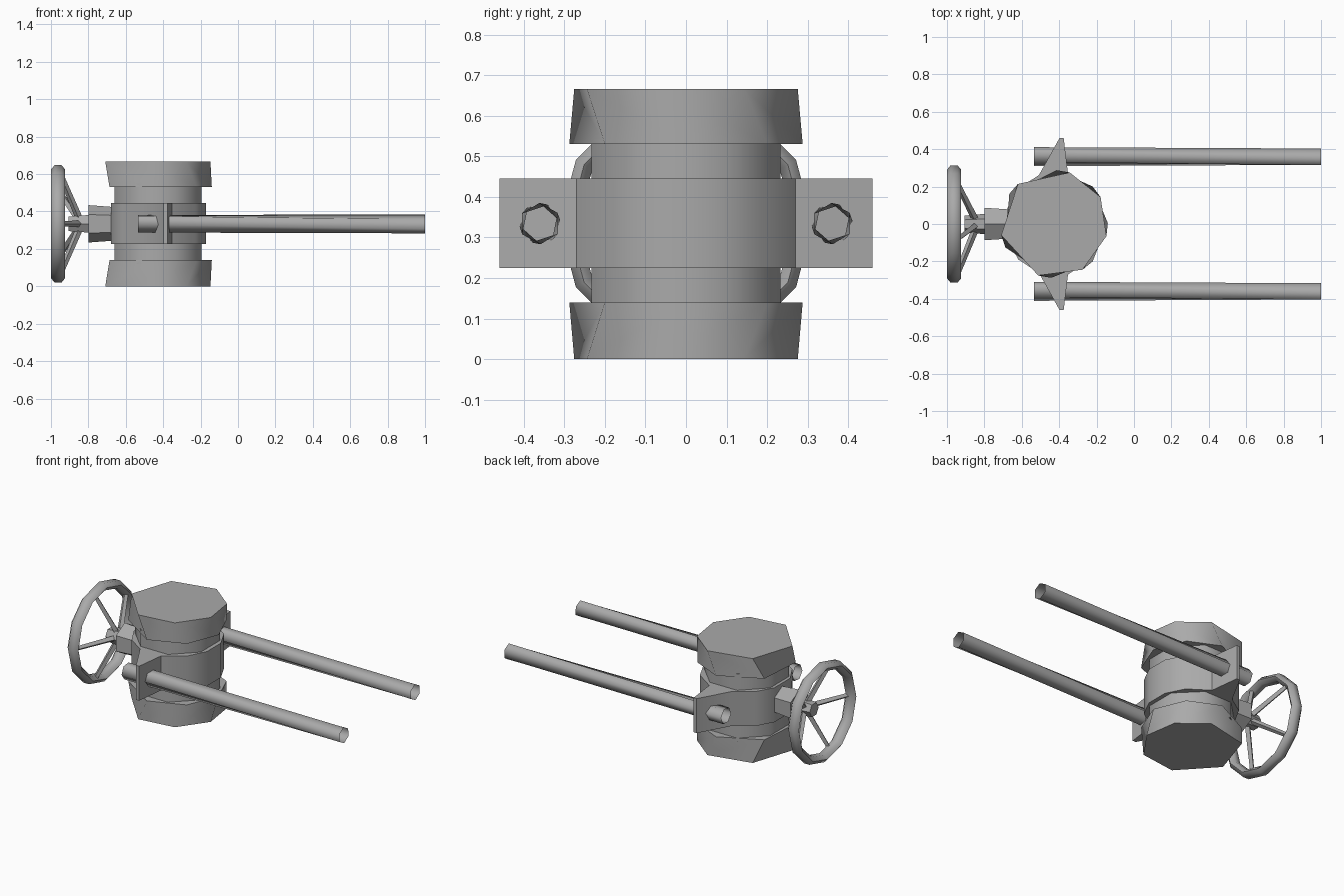
import bpy, bmesh, math
from mathutils import Vector

cube = bpy.data.objects.get("Cube")
if cube:
    bpy.data.objects.remove(cube, do_unlink=True)

steel = bpy.data.materials.new("plain_grey_steel")
GREY = (0.40, 0.40, 0.40, 1)
steel.diffuse_color = GREY
steel.use_nodes = True
steel.node_tree.nodes["Principled BSDF"].inputs["Base Color"].default_value = GREY

BODY_X, MID_Z = -0.428, 0.334


def finish(bm, name, angle=56):
    bmesh.ops.recalc_face_normals(bm, faces=bm.faces)
    mesh = bpy.data.meshes.new(name)
    bm.to_mesh(mesh)
    bm.free()
    mesh.materials.append(steel)
    obj = bpy.data.objects.new(name, mesh)
    bpy.context.collection.objects.link(obj)
    bpy.ops.object.select_all(action='DESELECT')
    obj.select_set(True)
    bpy.context.view_layer.objects.active = obj
    bpy.ops.object.shade_smooth_by_angle(angle=math.radians(angle))
    return obj


def loft(name, rings, caps=True, angle=56):
    """Skin a list of equally long point rings."""
    bm = bmesh.new()
    loops = [[bm.verts.new(p) for p in ring] for ring in rings]
    n = len(loops[0])
    for a, b in zip(loops, loops[1:]):
        for i in range(n):
            j = (i + 1) % n
            bm.faces.new((a[i], a[j], b[j], b[i]))
    if caps:
        bm.faces.new(loops[0])
        bm.faces.new(loops[-1])
    return finish(bm, name, angle)


def body_ring(angles, radius, z, twist=0):
    return [(BODY_X + radius * math.cos(math.radians(a + twist)),
             radius * math.sin(math.radians(a + twist)), z) for a in angles]


def x_ring(x, y, radius, sides, twist=0):
    """Ring around an axis running along x."""
    return [(x, y + radius * math.cos(math.tau * i / sides + twist),
             MID_Z + radius * math.sin(math.tau * i / sides + twist))
            for i in range(sides)]


# Valve body: neck and two slightly twisted end flanges
EVEN = [22.5 + 45 * i for i in range(8)]
FLANGE = [-107, -58, -13, 30, 73, 132, 192]
loft("neck", [body_ring(EVEN, 0.252, z) for z in (0.12, 0.55)])
for name, outer, inner in (("bottom_flange", 0, 0.14), ("top_flange", 0.666, 0.53)):
    loft(name, [body_ring(FLANGE, 0.288, outer),
                body_ring(FLANGE, 0.288, inner, 14)])

# Clamp band with a pointed lug on each side
half = [(0.258, 0.07), (0.2, 0.185), (0.075, 0.27), (0.052, 0.46),
        (0.03, 0.46), (-0.08, 0.262), (-0.19, 0.19), (-0.252, 0.08)]
outline = half + [(x, -y) for x, y in reversed(half)]
loft("clamp_band", [[(BODY_X + x, y, z) for x, y in outline]
                    for z in (0.225, 0.445)], angle=40)

# Open tubular guide rods
for side, name in ((1, "left_rod"), (-1, "right_rod")):
    loft(name, [x_ring(-0.535, side * 0.36, 0.051, 6, 0.1),
                x_ring(1.0, side * 0.36, 0.051, 6, 0.55)], caps=False, angle=70)

# Bonnet and handwheel hub
loft("bonnet", [x_ring(-0.80, 0, 0.1, 6, math.pi / 6),
                x_ring(-0.60, 0, 0.085, 6, math.pi / 6)])
loft("wheel_hub", [x_ring(-0.905, 0, 0.045, 6), x_ring(-0.79, 0, 0.055, 6)])

# Handwheel rim: a low-poly ring with a six-sided section
SEGMENTS, SECTION = 12, 6
bm = bmesh.new()
loops = []
for i in range(SEGMENTS):
    a = math.tau * i / SEGMENTS
    loop = []
    for j in range(SECTION):
        b = math.tau * j / SECTION
        r = 0.29 + 0.027 * math.sin(b)
        loop.append(bm.verts.new((-0.962 + 0.038 * math.cos(b),
                                  r * math.cos(a), MID_Z + r * math.sin(a))))
    loops.append(loop)
for i in range(SEGMENTS):
    p, q = loops[i], loops[(i + 1) % SEGMENTS]
    for j in range(SECTION):
        k = (j + 1) % SECTION
        bm.faces.new((p[j], p[k], q[k], q[j]))
finish(bm, "wheel_rim")

# Five spokes sloping from the hub out to the rim
for i in range(5):
    a = math.pi + math.tau * i / 5
    out = Vector((0, math.cos(a), math.sin(a)))
    across = Vector((0, -math.sin(a), math.cos(a)))
    rings = []
    for x, r, w in ((-0.845, 0.02, 0.018), (-0.95, 0.28, 0.014)):
        c = Vector((x, 0, MID_Z)) + out * r
        depth = Vector((w, 0, 0)) + out * w * 0.4
        rings.append([c + across * w, c + depth, c - across * w, c - depth])
    loft(f"wheel_spoke_{i + 1}", rings)
